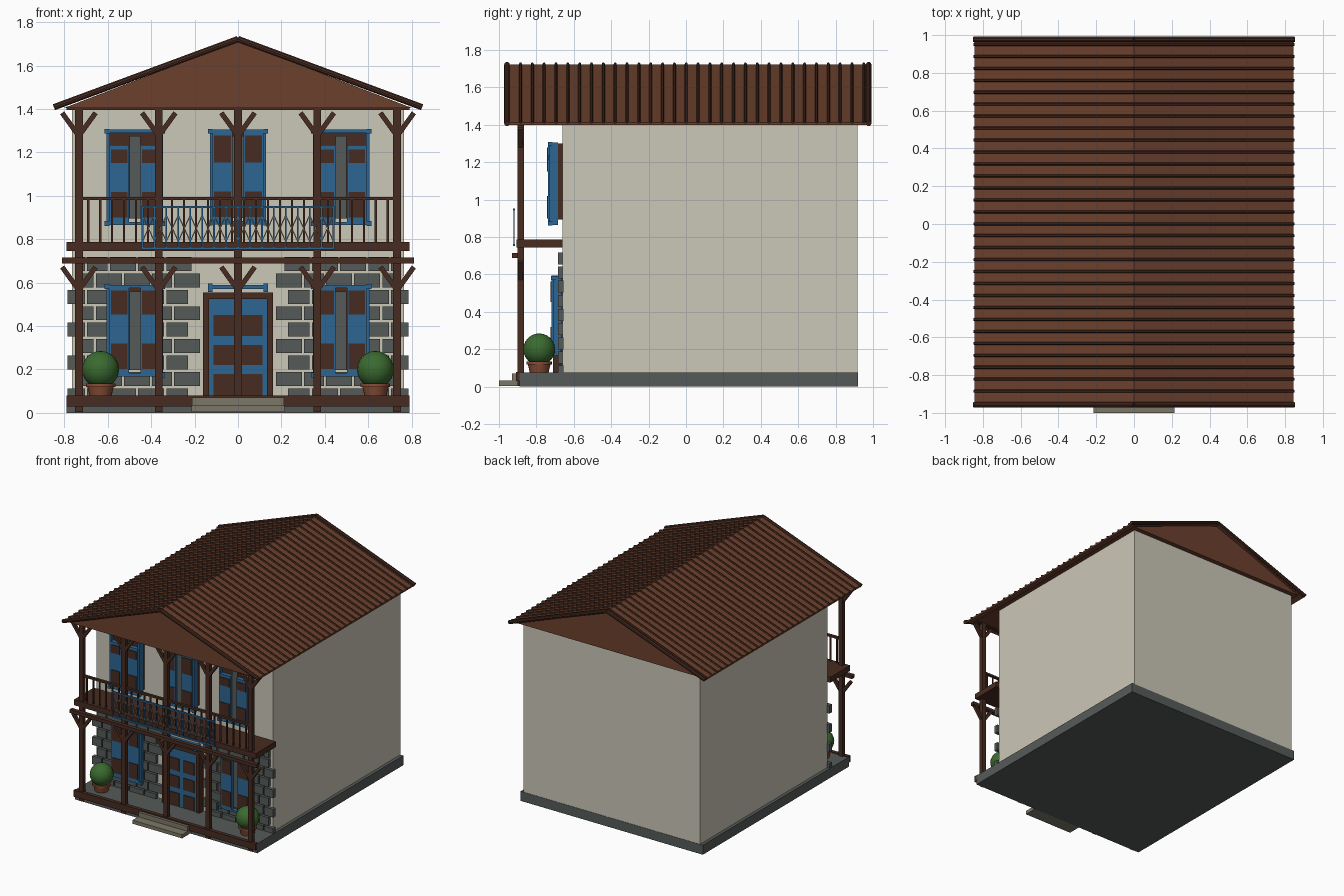
import bpy, bmesh, math
from mathutils import Vector, Matrix

if "Cube" in bpy.data.objects:
    bpy.data.objects.remove(bpy.data.objects["Cube"])


def material(name, hexa):
    srgb = [int(hexa[i:i + 2], 16) / 255 for i in (0, 2, 4)]
    lin = [c / 12.92 if c <= 0.04045 else ((c + 0.055) / 1.055) ** 2.4 for c in srgb]
    m = bpy.data.materials.new(name)
    m.diffuse_color = (*lin, 1)
    m.use_nodes = True
    m.node_tree.nodes["Principled BSDF"].inputs["Base Color"].default_value = m.diffuse_color
    return m


CREAM = material("cream_plaster", "CBC7B8")
ROOF = material("roof_brown", "6C402D")
WOOD = material("dark_wood", "472B20")
STONE = material("grey_stone", "555B59")
BLUE = material("blue_paint", "2D6693")
GREEN = material("leaf_green", "3A6A30")
CLAY = material("terracotta", "874D35")
STEP = material("step_stone", "7D7768")


def finish(bm, name, mat, smooth=False):
    bmesh.ops.recalc_face_normals(bm, faces=bm.faces)
    me = bpy.data.meshes.new(name)
    bm.to_mesh(me)
    bm.free()
    me.materials.append(mat)
    ob = bpy.data.objects.new(name, me)
    bpy.context.collection.objects.link(ob)
    if smooth:
        bpy.context.view_layer.objects.active = ob
        ob.select_set(True)
        bpy.ops.object.shade_smooth_by_angle()
        ob.select_set(False)
    return ob


def add_box(bm, x0, x1, y0, y1, z0, z1):
    size = Matrix.Diagonal((x1 - x0, y1 - y0, z1 - z0, 1))
    centre = Matrix.Translation(((x0 + x1) / 2, (y0 + y1) / 2, (z0 + z1) / 2))
    bmesh.ops.create_cube(bm, size=1, matrix=centre @ size)


def boxes(name, mat, items):
    bm = bmesh.new()
    for b in items:
        add_box(bm, *b)
    return finish(bm, name, mat)


def add_bar(bm, a, b, w, sides=0):
    """Square bar, or a round one when sides is given, from a to b in the xz plane."""
    a, b = Vector(a), Vector(b)
    d = b - a
    m = Matrix.Translation((a + b) / 2) @ Matrix.Rotation(math.atan2(d.x, d.z), 4, 'Y')
    if sides:
        bmesh.ops.create_cone(bm, cap_ends=True, segments=sides, radius1=w / 2,
                              radius2=w / 2, depth=d.length, matrix=m)
    else:
        bmesh.ops.create_cube(bm, size=1, matrix=m @ Matrix.Diagonal((w, w, d.length, 1)))


def extrude_profile(name, mat, pts, y0, y1):
    """Closed xz outline extruded along y."""
    bm = bmesh.new()
    f = bm.faces.new([bm.verts.new((x, y0, z)) for x, z in pts])
    r = bmesh.ops.extrude_face_region(bm, geom=[f])
    vs = [v for v in r["geom"] if isinstance(v, bmesh.types.BMVert)]
    bmesh.ops.translate(bm, verts=vs, vec=(0, y1 - y0, 0))
    return finish(bm, name, mat)


# House body and base
boxes("plinth", STONE, [(-.79, .79, -.89, .92, 0, .075)])
boxes("house_walls", CREAM, [(-.765, .765, -.66, .918, .07, 1.41)])
boxes("entrance_steps", STEP, [(-.215, .215, -1.0, -.88, .005, .033),
                               (-.213, .213, -.93, -.88, .033, .07)])

# Roof: gable block, sloped sheet, ribs and barge boards
extrude_profile("gable_block", ROOF, [(-.8, 1.405), (.8, 1.405), (0, 1.712)], -.945, .955)
extrude_profile("roof_sheet", ROOF,
                [(-.845, 1.398), (0, 1.705), (.845, 1.398), (.845, 1.412), (0, 1.724), (-.845, 1.412)],
                -.965, .985)
ribs, barge = bmesh.new(), bmesh.new()
for s in (-1, 1):
    for i in range(30):
        y = -.885 + i * .0633
        if y < .965:
            add_bar(ribs, (s * .848, y, 1.412), (0, y, 1.726), .016, 6)
    for y in (-.957, .977):
        add_bar(barge, (s * .848, y, 1.408), (0, y, 1.722), .03, 10)
finish(ribs, "roof_ribs", WOOD)
finish(barge, "barge_boards", WOOD, True)

# Porch frame: posts, beams, balcony deck
POSTS = (-.733, -.365, 0, .365, .733)
boxes("porch_posts", WOOD, [(x - .018, x + .018, -.9, -.866, .005, 1.41) for x in POSTS])
boxes("porch_edge_beam", WOOD, [(-.79, .79, -.91, -.88, .03, .08)])
boxes("balcony_deck", WOOD, [(-.79, .79, -.905, -.66, .745, .788)])
boxes("balcony_beam", WOOD, [(-.81, .81, -.93, -.898, .688, .715)])
boxes("roof_beam", WOOD, [(-.79, .79, -.9, -.87, 1.395, 1.412)])
bm = bmesh.new()
for x in POSTS:
    for z in (.565, 1.275):
        for s in (-1, 1):
            add_bar(bm, (x, -.886, z), (x + s * .077, -.886, z + .107), .023)
finish(bm, "post_braces", WOOD)

# Balcony railing
boxes("balcony_rail", WOOD, [(-.745, .745, -.895, -.875, .98, .995)]
      + [(x - .005, x + .005, -.89, -.88, .785, .985)
         for x in [-.69 + i * .0552 for i in range(26)]])
bm, lattice = bmesh.new(), bmesh.new()
for z in (.752, .943):
    add_box(bm, -.445, .445, -.926, -.914, z, z + .011)
for i in range(17):
    x = -.44 + i * .055
    add_box(bm, x - .004, x + .004, -.923, -.917, .755, .95)
    if i < 16:
        for za, zb in ((.79, .91), (.91, .79)):
            add_bar(lattice, (x, -.92, za), (x + .055, -.92, zb), .005)
finish(bm, "balcony_blue_panel", BLUE)
finish(lattice, "balcony_lattice", STEP)


# Shuttered windows
def window(name, cx, z0, z1, leaf_top, y):
    w = .128
    boxes(name + "_recess", WOOD, [(cx - w, cx + w, y + .01, -.655, z0 + .03, z1 - .005)])
    boxes(name + "_glass", STONE, [(cx - .025, cx + .025, y - .004, y + .01, z0 + .03, z1 - .03)])
    frame = [(cx + s * (w - .006) - .008, cx + s * (w - .006) + .008, y - .015, y + .03, z0, z1)
             for s in (-1, 1)]
    for z in (z0, z1 - .015):
        frame.append((cx - w - .008, cx + w + .008, y - .018, y + .03, z, z + .015))
        frame += [(cx + s * w - .011, cx + s * w + .011, y - .024, y, z - .004, z + .018)
                  for s in (-1, 1)]
    boxes(name + "_frame", BLUE, frame)
    leaves, panels = [], []
    h = leaf_top - z0
    for s in (-1, 1):
        a, b = sorted((cx + s * .026, cx + s * .118))
        leaves.append((a, b, y - .022, y + .01, z0 + .014, leaf_top))
        for lo, hi in ((z0 + .035, z0 + .152), (z0 + .285, leaf_top - .022)):
            panels.append((a + .007, b - .007, y - .027, y - .02, lo, hi))
    boxes(name + "_shutters", BLUE, leaves)
    boxes(name + "_shutter_panels", WOOD, panels)


for side, cx in (("left", -.475), ("right", .475)):
    window("upper_" + side + "_window", cx, .865, 1.305, 1.235, -.715)
    window("lower_" + side + "_window", cx, .168, .59, .585, -.697)
window("balcony_door", 0, .868, 1.305, 1.3, -.715)

# Front door
boxes("door_frame", WOOD, [(s * .147 - .014, s * .147 + .014, -.71, -.66, .075, .555) for s in (-1, 1)]
      + [(-.161, .161, -.71, -.66, .525, .555)])
boxes("door_leaf", BLUE, [(-.134, .134, -.7, -.66, .075, .526)])
boxes("door_panels", WOOD, [(min(s * .018, s * .112), max(s * .018, s * .112), -.706, -.698, a, b)
                            for s in (-1, 1) for a, b in ((.08, .18), (.22, .312), (.355, .45))])
boxes("door_lintel", BLUE, [(-.137, .137, -.715, -.66, .57, .59)]
      + [(s * .128 - .01, s * .128 + .01, -.72, -.66, .556, .595) for s in (-1, 1)])

# Staggered stone cladding either side of the door
stones = []
for row in range(9):
    top = .718 - row * .0757
    even = row % 2 == 0
    edges = ([.21, .335, .465, .595, .7, .75] if row == 0 else
             [.225, .335, .465, .595, .7, .79] if even else [.17, .3, .4, .53, .66, .748])
    for a, b in zip(edges, edges[1:]):
        for s in (-1, 1):
            p, q = sorted((s * (a + .005), s * (b - .005)))
            stones.append((p, q, -.685, -.655, max(top - .064, .07), top))
boxes("stone_cladding", STONE, stones)

# Potted bushes
for side, x in (("left", -.633), ("right", .633)):
    bm = bmesh.new()
    for r1, r2, h, z in ((.05, .062, .05, .1), (.068, .068, .016, .128)):
        bmesh.ops.create_cone(bm, cap_ends=True, segments=20, radius1=r1, radius2=r2, depth=h,
                              matrix=Matrix.Translation((x, -.785, z)))
    finish(bm, side + "_pot", CLAY, True)
    bm = bmesh.new()
    bmesh.ops.create_uvsphere(bm, u_segments=20, v_segments=12, radius=.085,
                              matrix=Matrix.Translation((x, -.785, .2)))
    finish(bm, side + "_bush", GREEN, True)
